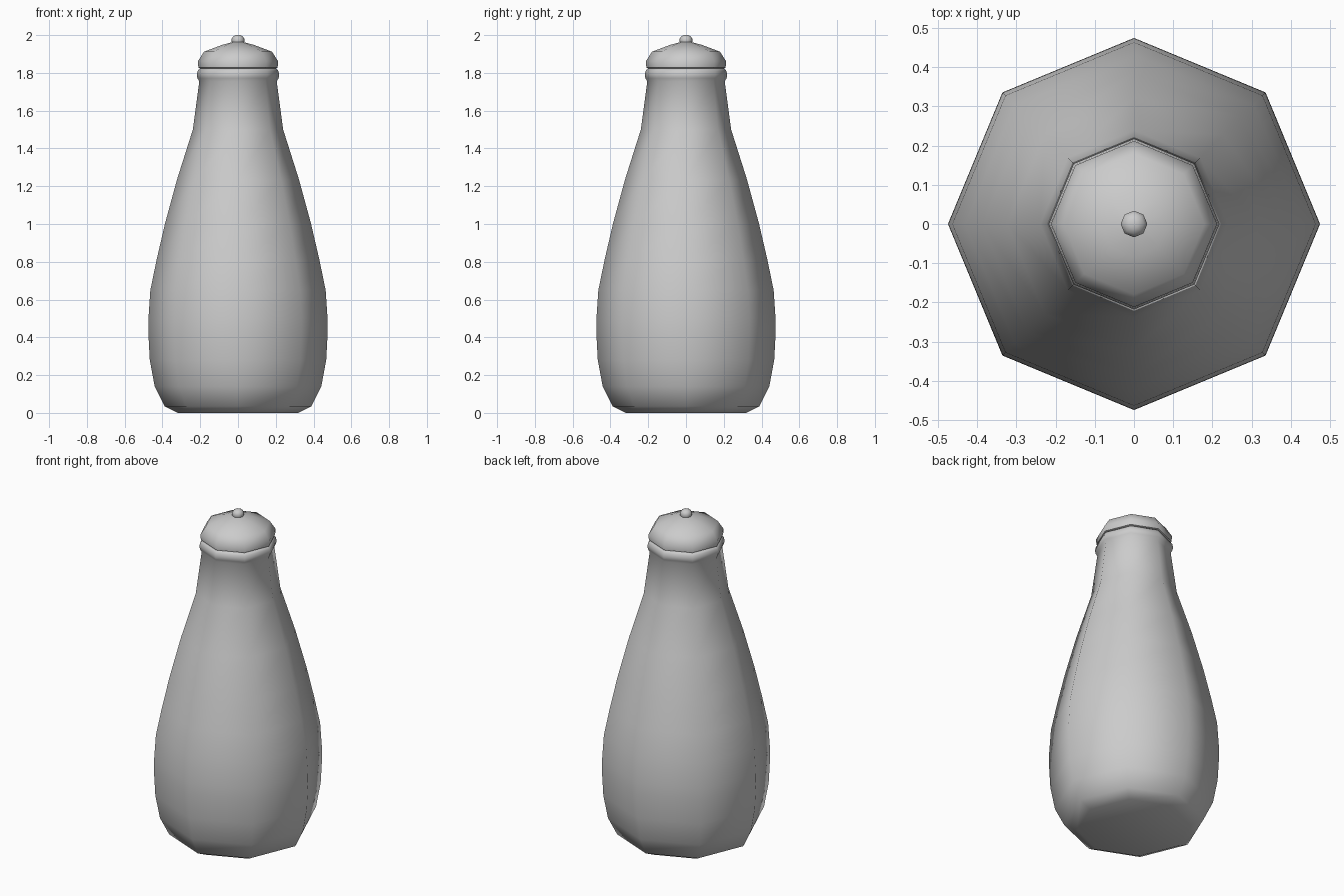
import bpy, bmesh, math

if "Cube" in bpy.data.objects:
    bpy.data.objects.remove(bpy.data.objects["Cube"])

SIDES = 8


def lathe(name, profile):
    """Revolve (radius, height) points into a closed eight-sided solid."""
    bm = bmesh.new()
    rings = []
    for r, z in profile:
        rings.append([bm.verts.new((r * math.cos(2 * math.pi * i / SIDES),
                                    r * math.sin(2 * math.pi * i / SIDES), z))
                      for i in range(SIDES)])
    for low, high in zip(rings, rings[1:]):
        for i in range(SIDES):
            j = (i + 1) % SIDES
            bm.faces.new((low[i], low[j], high[j], high[i]))
    bm.faces.new(rings[0][::-1])
    bm.faces.new(rings[-1])
    mesh = bpy.data.meshes.new(name)
    bm.to_mesh(mesh)
    bm.free()
    obj = bpy.data.objects.new(name, mesh)
    bpy.context.collection.objects.link(obj)
    bpy.ops.object.select_all(action='DESELECT')
    obj.select_set(True)
    bpy.context.view_layer.objects.active = obj
    bpy.ops.object.shade_smooth_by_angle(angle=math.radians(60))
    return obj


# Bottle body with a rolled lip at the neck
lathe("bottle_body", [
    (0.318, 0.0), (0.389, 0.035), (0.441, 0.14), (0.467, 0.28),
    (0.475, 0.43), (0.474, 0.50), (0.464, 0.65), (0.431, 0.81), (0.387, 1.0),
    (0.323, 1.235), (0.239, 1.5), (0.205, 1.755), (0.215, 1.772),
    (0.218, 1.79), (0.214, 1.81), (0.203, 1.823)])

# Domed lid
lathe("lid", [
    (0.195, 1.822), (0.210, 1.828), (0.212, 1.862), (0.180, 1.912),
    (0.085, 1.948), (0.03, 1.963)])

# Round knob on the lid
lathe("lid_knob", [
    (0.025, 1.945), (0.034, 1.965), (0.034, 1.98), (0.026, 1.993), (0.012, 2.0)])
